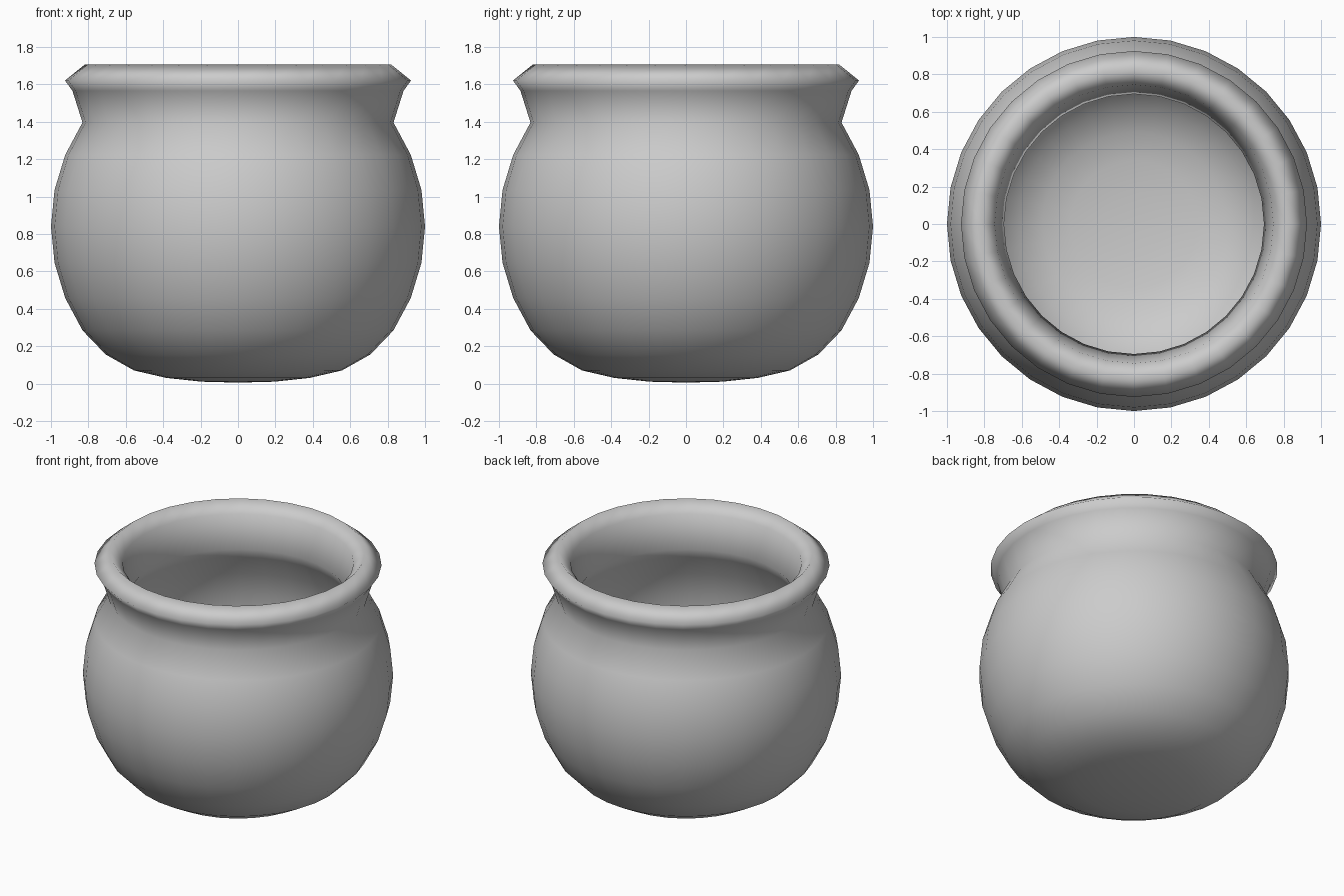
import bpy, bmesh, math

if "Cube" in bpy.data.objects:
    bpy.data.objects.remove(bpy.data.objects["Cube"])

SIDES = 32
STEP = math.radians(11.25)

# outer body: sphere rows, flattened near the base
profile = [(0, 0.005), (0.195, 0.01), (0.383, 0.03), (0.556, 0.07), (0.707, 0.155)]
profile += [(math.cos(i * STEP), 0.84 + math.sin(i * STEP)) for i in range(-3, 4)]

# flared neck, rolled rim and inner throat
profile += [(0.885, 1.565), (0.925, 1.62), (0.82, 1.705), (0.745, 1.63), (0.695, 1.40)]

# inner wall, parallel to the outside
profile += [(0.88 * math.cos(i * STEP), 0.84 + 0.88 * math.sin(i * STEP))
            for i in range(3, -4, -1)]
profile += [(0.62, 0.24), (0.49, 0.17), (0.34, 0.14), (0.17, 0.125), (0, 0.12)]

# lathe the profile into a pot
bm = bmesh.new()
verts = [bm.verts.new((r, 0, z)) for r, z in profile]
edges = [bm.edges.new(pair) for pair in zip(verts, verts[1:])]
bmesh.ops.spin(bm, geom=verts + edges, cent=(0, 0, 0), axis=(0, 0, 1),
               angle=math.tau, steps=SIDES, use_merge=True)
bmesh.ops.remove_doubles(bm, verts=bm.verts, dist=1e-4)
bmesh.ops.recalc_face_normals(bm, faces=bm.faces)
for face in bm.faces:
    face.smooth = True

mesh = bpy.data.meshes.new("pot")
bm.to_mesh(mesh)
bm.free()
pot = bpy.data.objects.new("pot", mesh)
bpy.context.collection.objects.link(pot)
